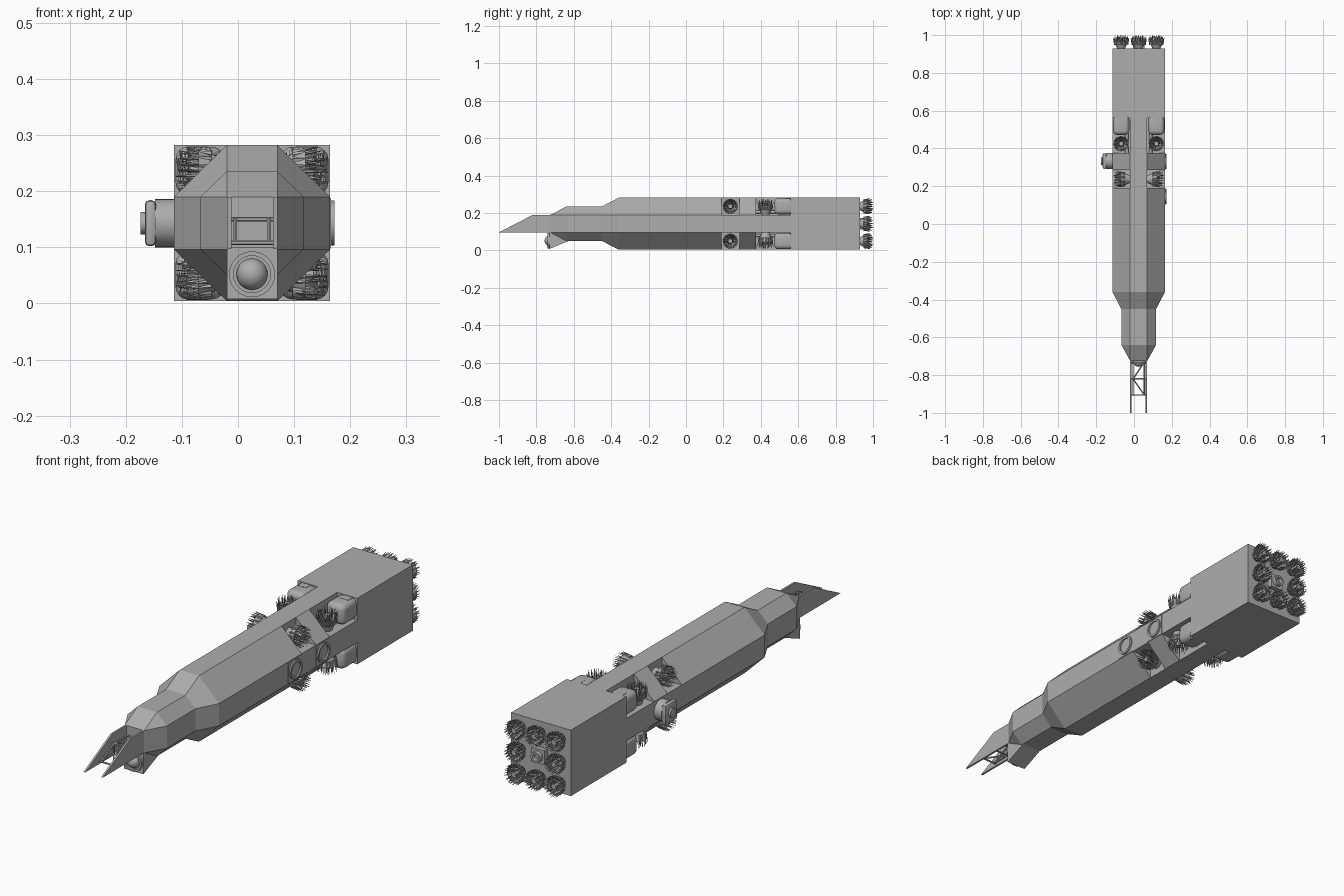
import bpy, bmesh, math, random
from mathutils import Vector, Matrix

random.seed(4)
if "Cube" in bpy.data.objects:
    bpy.data.objects.remove(bpy.data.objects["Cube"])

grey = bpy.data.materials.new("hull_grey")
grey.use_nodes = True
colour = (0.42, 0.42, 0.42, 1)
grey.diffuse_color = colour
grey.node_tree.nodes["Principled BSDF"].inputs["Base Color"].default_value = colour

CX, CZ = 0.025, 0.143          # hull axis
W, H = 0.139, 0.139            # hull half width and half height
A, B = 0.045, 0.047            # half sizes of the flat strips
CELL = 0.093                   # offset of the corner bays from the axis


def finish(name, bm, smooth=False):
    bmesh.ops.remove_doubles(bm, verts=bm.verts, dist=1e-5)
    bmesh.ops.recalc_face_normals(bm, faces=bm.faces)
    me = bpy.data.meshes.new(name)
    bm.to_mesh(me)
    bm.free()
    ob = bpy.data.objects.new(name, me)
    bpy.context.collection.objects.link(ob)
    me.materials.append(grey)
    if smooth:
        bpy.ops.object.select_all(action='DESELECT')
        ob.select_set(True)
        bpy.context.view_layer.objects.active = ob
        bpy.ops.object.shade_smooth_by_angle(angle=math.radians(35))
    return ob


def loft(name, sections):
    """Octagonal hull through sections of (y, half width, half height)."""
    bm = bmesh.new()
    rings = []
    for y, w, h in sections:
        pts = [(A, h), (w, B), (w, -B), (A, -h), (-A, -h), (-w, -B), (-w, B), (-A, h)]
        rings.append([bm.verts.new((CX + x, y, CZ + z)) for x, z in pts])
    for r, s in zip(rings, rings[1:]):
        for i in range(8):
            j = (i + 1) % 8
            bm.faces.new((r[i], r[j], s[j], s[i]))
    bm.faces.new(rings[0])
    bm.faces.new(rings[-1])
    return finish(name, bm)


def box(name, lo, hi, bevel=0, segments=3):
    bm = bmesh.new()
    lo, hi = Vector(lo), Vector(hi)
    m = Matrix.Translation((lo + hi) / 2) @ Matrix.Diagonal((*(hi - lo), 1))
    bmesh.ops.create_cube(bm, size=1, matrix=m)
    if bevel:
        bmesh.ops.bevel(bm, geom=bm.edges[:], offset=bevel, segments=segments,
                        profile=0.5, affect='EDGES')
    return finish(name, bm, bevel > 0)


def side_plate(name, profile, x0, x1):
    """Extrude a (y, z) profile across x."""
    bm = bmesh.new()
    f = bm.faces.new([bm.verts.new((x0, y, z)) for y, z in profile])
    g = bmesh.ops.extrude_face_region(bm, geom=[f])
    bmesh.ops.translate(bm, vec=(x1 - x0, 0, 0),
                        verts=[v for v in g["geom"] if isinstance(v, bmesh.types.BMVert)])
    return finish(name, bm)


def add_cone(bm, p, q, r0, r1, sides):
    p, q = Vector(p), Vector(q)
    d = q - p
    m = Matrix.Translation((p + q) / 2) @ d.to_track_quat('Z', 'Y').to_matrix().to_4x4()
    bmesh.ops.create_cone(bm, cap_ends=True, segments=sides, radius1=r0, radius2=r1,
                          depth=d.length, matrix=m)


def rod(name, p, q, r, sides=24):
    bm = bmesh.new()
    add_cone(bm, p, q, r, r, sides)
    return finish(name, bm, sides > 8)


def lathe(name, profile, loc, axis, sides=24):
    """Spin closed (radius, height) profile around an axis."""
    bm = bmesh.new()
    vs = [bm.verts.new((r, 0, z)) for r, z in profile]
    es = [bm.edges.new((vs[i], vs[(i + 1) % len(vs)])) for i in range(len(vs))]
    bmesh.ops.spin(bm, geom=vs + es, axis=(0, 0, 1), cent=(0, 0, 0),
                   angle=math.tau, steps=sides, use_merge=True)
    rot = Vector(axis).to_track_quat('Z', 'Y').to_matrix().to_4x4()
    bm.transform(Matrix.Translation(loc) @ rot)
    return finish(name, bm, True)


def nozzle(name, loc, axis, length):
    """Engine bell with a hub and a flared crown of thin spikes."""
    lathe(name + "_bell", [(0.02, 0), (0.04, length * 0.55), (0.036, length * 0.55),
                           (0.016, 0)], loc, axis)
    bm = bmesh.new()
    add_cone(bm, (0, 0, 0), (0, 0, length * 0.7), 0.016, 0.012, 12)
    for count, r0, r1, top in ((18, 0.034, 0.042, 0.78), (18, 0.028, 0.036, 0.9),
                               (12, 0.016, 0.022, 0.98)):
        for i in range(count):
            a = math.tau * i / count + random.uniform(-0.12, 0.12)
            u = Vector((math.cos(a), math.sin(a), 0))
            tip = u * r1 + Vector((0, 0, length * (top + random.uniform(-0.05, 0.02))))
            add_cone(bm, u * r0 + Vector((0, 0, length * 0.3)), tip, 0.004, 0.0006, 4)
    rot = Vector(axis).to_track_quat('Z', 'Y').to_matrix().to_4x4()
    bm.transform(Matrix.Translation(loc) @ rot)
    finish(name + "_spikes", bm)


# Main hull, shoulder and neck
loft("main_hull", [(-0.36, W, H), (0.19, W, H)])
loft("shoulder", [(-0.45, 0.092, 0.092), (-0.36, W, H)])
loft("neck", [(-0.725, A, B), (-0.64, 0.092, 0.092), (-0.45, 0.092, 0.092)])

# Chin with sensor ball
side_plate("chin", [(-0.73, 0.1), (-0.73, 0.008), (-0.63, 0.05), (-0.45, 0.05),
                    (-0.45, 0.1)], CX - A, CX + A)
lathe("sensor_ring", [(0.033, 0), (0.041, 0), (0.041, 0.012), (0.033, 0.012)],
      (CX, -0.728, 0.052), (0, -1, 0))
bm = bmesh.new()
bmesh.ops.create_uvsphere(bm, u_segments=24, v_segments=14, radius=0.028,
                          matrix=Matrix.Translation((CX, -0.728, 0.052)))
finish("sensor_ball", bm, True)

# Bow prongs and the truss between them
for side, s in (("left", 1), ("right", -1)):
    side_plate("prong_" + side, [(-0.72, 0.097), (-0.72, 0.19), (-0.82, 0.19), (-1, 0.097)],
               CX + s * 0.037, CX + s * A)
stations = (-0.73, -0.82, -0.905)
for z in (0.108, 0.15):
    ys = stations if z < 0.12 else stations[:2]
    for s in (-1, 1):
        rod("truss_rail", (CX + s * 0.03, -0.72, z), (CX + s * 0.03, ys[-1], z), 0.004, 6)
    for y in ys:
        rod("truss_crossbar", (CX - 0.038, y, z), (CX + 0.038, y, z), 0.004, 6)
    for i, (y0, y1) in enumerate(zip(ys, ys[1:])):
        s = 1 if i else -1
        rod("truss_diagonal", (CX - s * 0.03, y0, z), (CX + s * 0.03, y1, z), 0.004, 6)
for s in (-1, 1):
    rod("truss_post", (CX + s * 0.03, -0.82, 0.108), (CX + s * 0.03, -0.82, 0.15), 0.004, 6)
    rod("truss_strut", (CX + s * 0.03, -0.82, 0.15), (CX + s * 0.03, -0.905, 0.108), 0.004, 6)

# Cross-shaped spine, mid collar and engine block
box("spine_column", (CX - A, 0.19, CZ - H), (CX + A, 0.56, CZ + H))
box("spine_band", (CX - W, 0.19, CZ - B), (CX + W, 0.56, CZ + B))
loft("mid_collar", [(0.285, W, H), (0.375, W, H)])
box("engine_block", (CX - W, 0.56, CZ - H), (CX + W, 0.93, CZ + H))

# Corner bays: side thrusters, vertical thrusters and tanks
for sx in (-1, 1):
    for sz in (-1, 1):
        x, z = CX + sx * CELL, CZ + sz * CELL
        nozzle("side_thruster", (CX + sx * A, 0.237, z), (sx, 0, 0), 0.092)
        nozzle("vertical_thruster", (x, 0.425, CZ + sz * B), (0, 0, sz), 0.09)
        box("tank", (x - 0.043, 0.472, z - 0.043), (x + 0.043, 0.575, z + 0.043), 0.022, 4)
        box("tank_cap", (x + sx * 0.005 - 0.02, 0.53, z - 0.044),
            (x + sx * 0.005 + 0.02, 0.57, z + 0.044))
        rod("feed_pipe", (x - sx * 0.03, 0.375, z - sz * 0.03),
            (x - sx * 0.03, 0.48, z - sz * 0.03), 0.009, 12)

# Round hatches on the left side
for y in (0.145, 0.33):
    box("hatch_panel", (CX + W - 0.01, y - 0.045, CZ - 0.045),
        (CX + W + 0.002, y + 0.045, CZ + 0.045))
    lathe("hatch_ring", [(0.031, 0), (0.04, 0), (0.04, 0.008), (0.031, 0.008)],
          (CX + W, y, CZ), (1, 0, 0))

# Docking module on the right side
y = 0.333
rod("dock_collar", (CX - W + 0.01, y, CZ), (-0.148, y, CZ), 0.043, 32)
box("dock_plate", (-0.166, y - 0.041, 0.102), (-0.146, y + 0.041, 0.184), 0.008, 2)
rod("dock_knob", (-0.16, y, CZ), (-0.174, y, CZ), 0.02)

# Stern engines in a grid around a central frame
for i in (-1, 0, 1):
    for k in (-1, 0, 1):
        if i or k:
            nozzle("main_engine", (CX + i * CELL, 0.928, CZ + k * CELL), (0, 1, 0), 0.072)
box("stern_frame", (CX - 0.03, 0.92, CZ - 0.03), (CX + 0.03, 0.95, CZ + 0.03))
lathe("stern_port", [(0.014, 0), (0.022, 0), (0.022, 0.02), (0.014, 0.02)],
      (CX, 0.948, CZ), (0, 1, 0))
